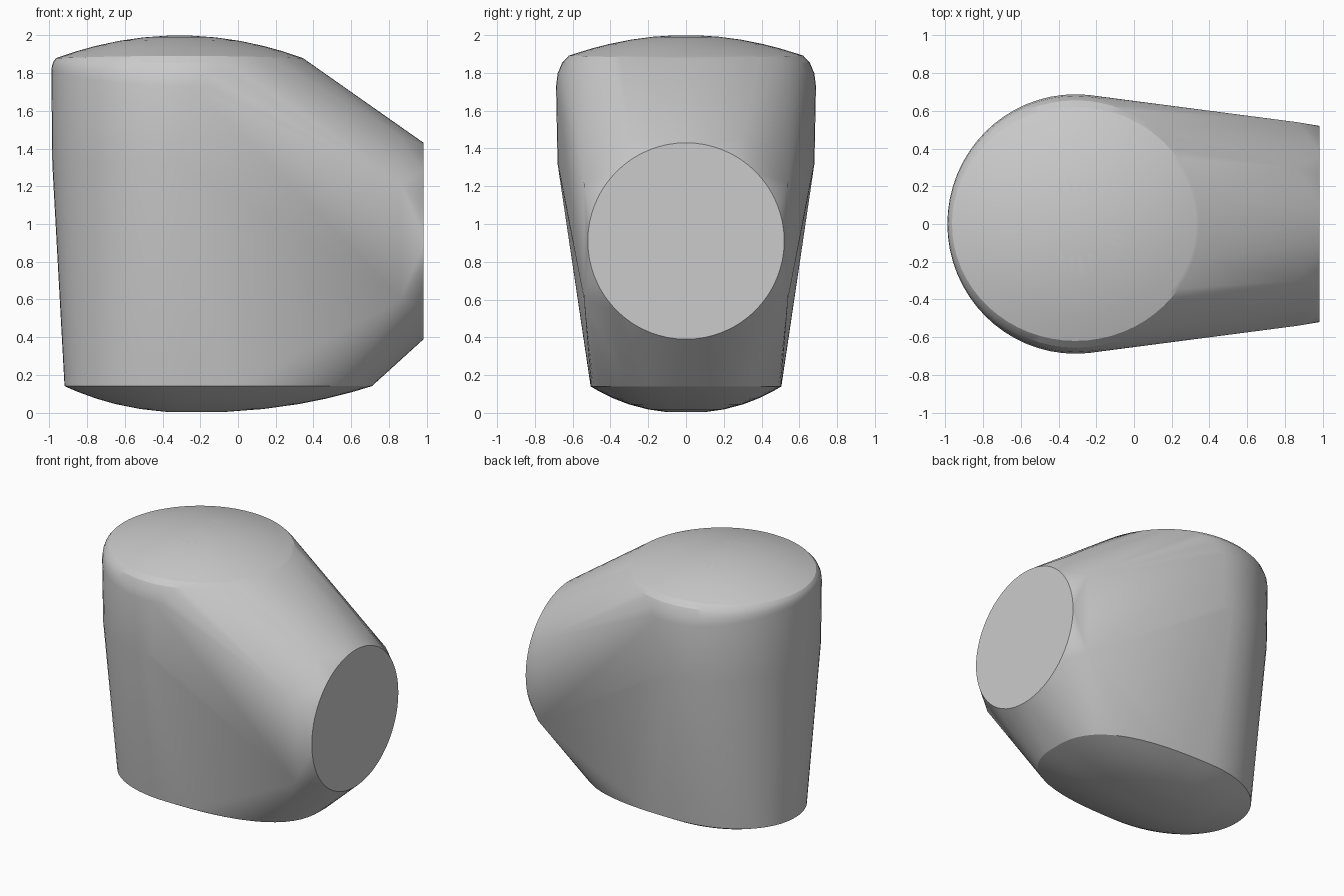
import bpy, bmesh
from math import sin, cos, pi, radians

cube = bpy.data.objects.get("Cube")
if cube:
    bpy.data.objects.remove(cube)

grey = bpy.data.materials.new("plain grey")
grey.use_nodes = True
grey.diffuse_color = (0.6, 0.6, 0.6, 1)
grey.node_tree.nodes["Principled BSDF"].inputs["Base Color"].default_value = (0.6, 0.6, 0.6, 1)

SEG = 64
angles = [2 * pi * i / SEG for i in range(SEG)]
points = []


def ring(cx, rx, ry, z, z_side=None):
    """Horizontal ellipse; z_side is the height reached at its +-y sides."""
    z_side = z if z_side is None else z_side
    for a in angles:
        points.append((cx + rx * cos(a), ry * sin(a), z + (z_side - z) * sin(a) ** 2))


# Upper cylinder with a rounded shoulder
ring(-0.31, 0.675, 0.68, 1.32)
ring(-0.31, 0.68, 0.688, 1.81, 1.73)
for t in (0.25, 0.5, 0.75, 1):
    s, c = sin(t * pi / 2), 1 - cos(t * pi / 2)
    ring(-0.31, 0.68 - 0.04 * c, 0.688 - 0.11 * c, 1.81 + 0.075 * s, 1.73 + 0.175 * s)

# Shallow crown
for f in (0.85, 0.7, 0.5, 0.3, 0.1):
    ring(-0.31, 0.64 * f, 0.578 * f, 2 - 0.115 * f ** 2, 2 - 0.095 * f ** 2)

# Egg-shaped bowl underneath, longer towards +x
for f in (1, 0.9, 0.75, 0.6, 0.4, 0.2):
    for a in angles:
        c, s = cos(a), sin(a)
        reach, n = (0.96, 2.7) if c > 0 else (0.67, 2.1)
        k = f / (abs(c) ** n + abs(s) ** n) ** (1 / n)
        points.append((-0.25 + reach * k * c, 0.505 * k * s, 0.14 * f ** 2.2))

# Round flat end and the facet corners just behind it
for a in angles:
    points.append((0.985, 0.52 * cos(a), 0.91 + 0.52 * sin(a)))
for sy in (-1, 1):
    for sz in (-1, 1):
        points.append((0.865, 0.54 * sy, 0.908 + 0.305 * sz))
        points.append((0.865, 0.3 * sy, 0.91 + 0.55 * sz))

# Stretch one skin over all the sections
bm = bmesh.new()
for p in points:
    bm.verts.new(p)
hull = bmesh.ops.convex_hull(bm, input=bm.verts)
loose = {g for g in hull["geom_interior"] + hull["geom_unused"] if isinstance(g, bmesh.types.BMVert)}
bmesh.ops.delete(bm, geom=list(loose), context="VERTS")
bmesh.ops.dissolve_limit(bm, angle_limit=radians(0.3), verts=bm.verts, edges=bm.edges)
bmesh.ops.recalc_face_normals(bm, faces=bm.faces)
mesh = bpy.data.meshes.new("body")
bm.to_mesh(mesh)
bm.free()
mesh.materials.append(grey)

body = bpy.data.objects.new("body", mesh)
bpy.context.collection.objects.link(body)
bpy.context.view_layer.objects.active = body
body.select_set(True)
bpy.ops.object.shade_smooth_by_angle(angle=radians(20))
